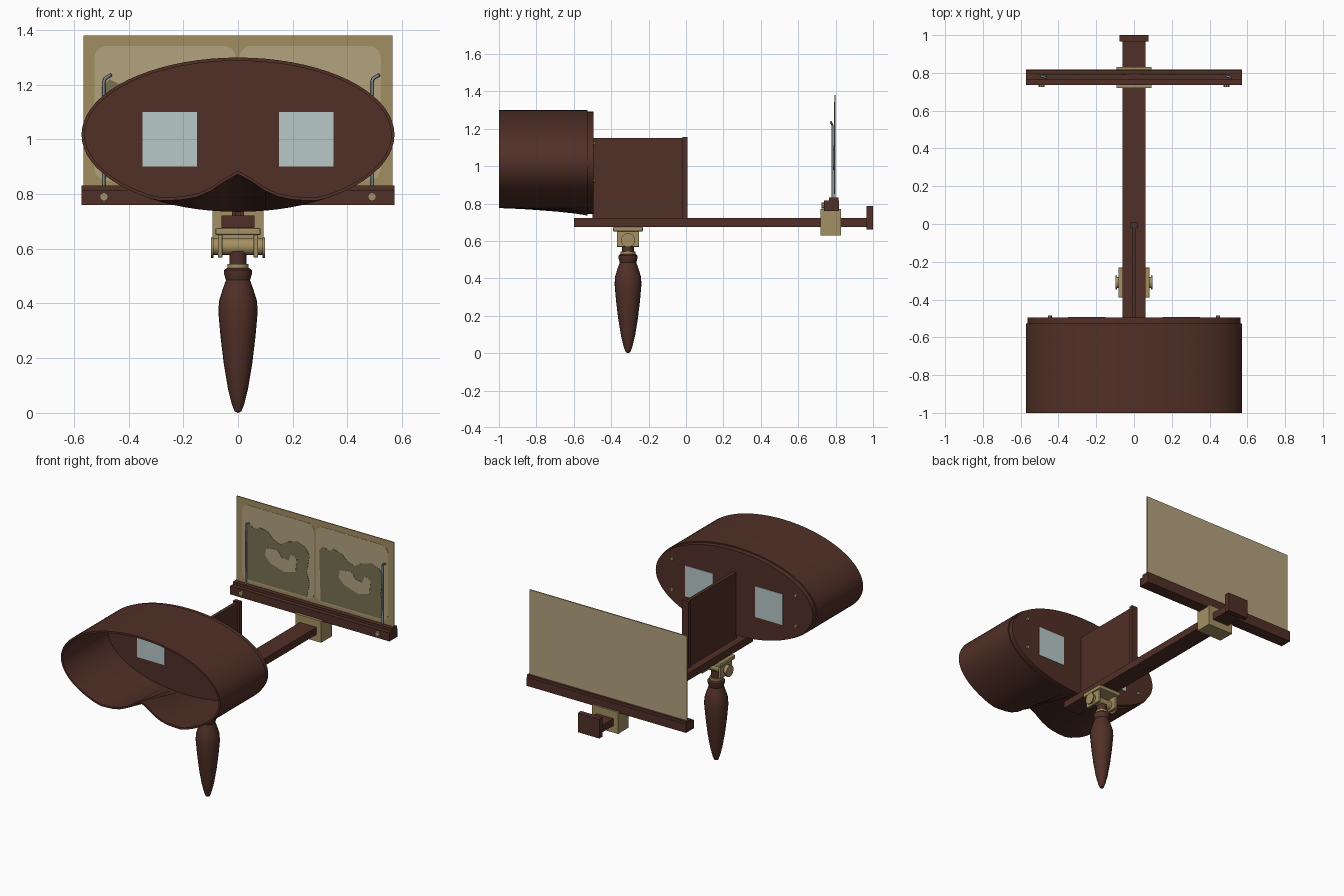
import bpy, bmesh, math
from mathutils import Matrix, Vector

cube = bpy.data.objects.get("Cube")
if cube:
    bpy.data.objects.remove(cube, do_unlink=True)


def material(name, rgb):
    m = bpy.data.materials.new(name)
    m.use_nodes = True
    m.diffuse_color = (*rgb, 1)
    m.node_tree.nodes["Principled BSDF"].inputs["Base Color"].default_value = (*rgb, 1)
    return m


WOOD = material("dark red wood", (0.082, 0.029, 0.02))
BRASS = material("dull brass", (0.37, 0.28, 0.125))
GLASS = material("pale glass", (0.48, 0.58, 0.58))
STEEL = material("grey steel", (0.2, 0.25, 0.29))
BORDER = material("card border", (0.36, 0.27, 0.12))
PAPER = material("light card", (0.45, 0.36, 0.21))
OLIVE = material("olive print", (0.19, 0.165, 0.085))


def finish(name, bm, mat, smooth=False):
    bmesh.ops.recalc_face_normals(bm, faces=bm.faces)
    me = bpy.data.meshes.new(name)
    bm.to_mesh(me)
    bm.free()
    me.materials.append(mat)
    ob = bpy.data.objects.new(name, me)
    bpy.context.collection.objects.link(ob)
    if smooth:
        bpy.ops.object.select_all(action='DESELECT')
        ob.select_set(True)
        bpy.context.view_layer.objects.active = ob
        bpy.ops.object.shade_smooth_by_angle(angle=math.radians(35))
    return ob


def box(name, x, y, z, mat, bevel=0.0):
    """Box from (low, high) ranges on each axis."""
    bm = bmesh.new()
    bmesh.ops.create_cube(bm, size=1)
    for v in bm.verts:
        v.co = Vector([(r[0] + r[1]) / 2 + c * (r[1] - r[0]) for r, c in zip((x, y, z), v.co)])
    if bevel:
        bmesh.ops.bevel(bm, geom=bm.edges[:], offset=bevel, segments=2, affect='EDGES', profile=0.5)
    return finish(name, bm, mat)


def rod(name, center, radius, length, axis, mat, sides=20):
    bm = bmesh.new()
    bmesh.ops.create_cone(bm, cap_ends=True, segments=sides, radius1=radius, radius2=radius, depth=length)
    turn = Matrix.Rotation(math.pi / 2, 4, 'Y' if axis == 'X' else 'X')
    if axis == 'Z':
        turn = Matrix()
    bmesh.ops.transform(bm, verts=bm.verts, matrix=Matrix.Translation(center) @ turn)
    return finish(name, bm, mat, True)


def lathe(name, profile, center, mat, sides=24):
    bm = bmesh.new()
    vs = [bm.verts.new((center[0] + r, center[1], z)) for r, z in profile]
    es = [bm.edges.new(p) for p in zip(vs, vs[1:])]
    bmesh.ops.spin(bm, geom=vs + es, cent=center, axis=(0, 0, 1), angle=math.tau, steps=sides)
    bmesh.ops.remove_doubles(bm, verts=bm.verts, dist=0.0005)
    return finish(name, bm, mat, True)


def plate(name, points, y0, y1, mat):
    """Flat outline in x and z, extruded from y0 to y1."""
    bm = bmesh.new()
    face = bm.faces.new([bm.verts.new((x, y0, z)) for x, z in points])
    out = bmesh.ops.extrude_face_region(bm, geom=[face])
    for v in out["geom"]:
        if isinstance(v, bmesh.types.BMVert):
            v.co.y = y1
    return finish(name, bm, mat)


def rounded(x0, x1, z0, z1, r, steps=5):
    pts = []
    corners = ((x1 - r, z1 - r), (x0 + r, z1 - r), (x0 + r, z0 + r), (x1 - r, z0 + r))
    for k, (cx, cz) in enumerate(corners):
        for i in range(steps + 1):
            a = math.pi / 2 * (k + i / steps)
            pts.append((cx + r * math.cos(a), cz + r * math.sin(a)))
    return pts


# Eye hood: oval at the back, lofted to an oval with a nose notch in front
MID, HALF_W, HALF_H, SIDES = 1.017, 0.572, 0.282, 72


def oval(inset=0.0):
    ring = [math.tau * i / SIDES for i in range(SIDES)]
    return [((HALF_W - inset) * math.cos(a), MID + (HALF_H - inset) * math.sin(a)) for a in ring]


def notched(inset=0.0):
    pts = []
    for x, z in oval(inset):
        if z < MID:
            z = max(z, 0.775 + inset + 0.098 * math.exp(-(abs(x) / 0.1) ** 1.6))
        pts.append((x, z))
    return pts


bm = bmesh.new()
loops = [[bm.verts.new((x, y, z)) for x, z in ring] for ring, y in (
    (notched(), -1), (oval(), -0.527), (oval(0.012), -0.527), (notched(0.012), -1))]
for a, b in zip(loops, loops[1:] + loops[:1]):
    for i in range(SIDES):
        j = (i + 1) % SIDES
        bm.faces.new((a[i], a[j], b[j], b[i]))
finish("eye_hood", bm, WOOD, True)

# Lens board with two windows and four screws
plate("lens_board", oval(0.008), -0.535, -0.495, WOOD)
for side, s in (("right", -1), ("left", 1)):
    x = sorted((s * 0.15, s * 0.35))
    box(side + "_lens", x, (-0.538, -0.492), (0.9, 1.1), GLASS)
    for level, z in (("lower", 0.92), ("upper", 1.12)):
        rod(f"{side}_{level}_screw", (s * 0.445, -0.492, z), 0.011, 0.014, 'Y', BRASS, 10)

# Divider, rail and end stop
box("divider", (-0.011, 0.011), (-0.5, -0.01), (0.715, 1.15), WOOD)
box("divider_post", (-0.022, 0.022), (-0.018, 0.008), (0.715, 1.155), WOOD)
box("rail", (-0.06, 0.06), (-0.6, 0.97), (0.675, 0.722), WOOD)
box("end_stop", (-0.078, 0.078), (0.965, 1.0), (0.66, 0.787), WOOD, 0.003)

# Sliding card holder
box("slide_bracket", (-0.093, 0.093), (0.72, 0.83), (0.63, 0.77), BRASS)
box("holder_bar", (-0.572, 0.572), (0.737, 0.817), (0.76, 0.815), WOOD)
box("holder_lip", (-0.572, 0.572), (0.765, 0.815), (0.81, 0.832), WOOD)
for side, s in (("right", -1), ("left", 1)):
    x = s * 0.49
    rod(side + "_holder_bolt", (x, 0.733, 0.79), 0.016, 0.016, 'Y', BRASS, 8)
    # Bent wire clip
    cu = bpy.data.curves.new(side + "_wire_clip", 'CURVE')
    cu.dimensions = '3D'
    cu.bevel_depth, cu.bevel_resolution, cu.use_fill_caps = 0.006, 1, True
    path = ((x, 0.783, 0.81), (x, 0.783, 1.21), (x + 0.004, 0.782, 1.222), (x + 0.027, 0.774, 1.236))
    sp = cu.splines.new('POLY')
    sp.points.add(len(path) - 1)
    for p, co in zip(sp.points, path):
        p.co = (*co, 1)
    cu.materials.append(STEEL)
    bpy.context.collection.objects.link(bpy.data.objects.new(side + "_wire_clip", cu))

# Picture card: border, pale back and a pair of printed scenes
box("card", (-0.565, 0.565), (0.793, 0.799), (0.82, 1.38), BORDER)
box("card_back", (-0.564, 0.564), (0.799, 0.8005), (0.82, 1.379), PAPER)
hills = [(-0.49, 0.86), (-0.06, 0.86), (-0.04, 0.95), (-0.06, 1.02), (-0.04, 1.13), (-0.07, 1.18),
         (-0.13, 1.2), (-0.2, 1.18), (-0.25, 1.15), (-0.3, 1.17), (-0.34, 1.21), (-0.4, 1.22),
         (-0.43, 1.2), (-0.47, 1.22), (-0.5, 1.19)]
clearing = [(-0.35, 1.1), (-0.36, 1.05), (-0.32, 1.01), (-0.22, 0.98), (-0.14, 1.0), (-0.13, 1.09),
            (-0.17, 1.11), (-0.19, 1.06), (-0.24, 1.07), (-0.27, 1.11)]
for side, dx in (("right", 0.0), ("left", 0.53)):
    shift = lambda pts: [(x + dx, z) for x, z in pts]
    plate(side + "_photo", shift(rounded(-0.525, -0.008, 0.85, 1.342, 0.045)), 0.7935, 0.7915, PAPER)
    plate(side + "_hills", shift(hills), 0.792, 0.79, OLIVE)
    plate(side + "_clearing", shift(clearing), 0.7905, 0.7885, PAPER)

# Folding handle bracket
HY = -0.31
box("handle_plate", (-0.083, 0.083), (HY - 0.08, HY + 0.08), (0.65, 0.676), BRASS, 0.006)
for side, s in (("right", -1), ("left", 1)):
    x = sorted((s * 0.057, s * 0.074))
    box(side + "_hinge_lug", x, (HY - 0.06, HY + 0.06), (0.568, 0.66), BRASS, 0.004)
    rod(side + "_hinge_cap", (s * 0.094, HY, 0.604), 0.037, 0.008, 'X', BRASS)
rod("hinge_barrel", (0, HY, 0.608), 0.03, 0.186, 'X', BRASS)

# Turned handle
rod("handle_neck", (0, HY, 0.565), 0.031, 0.05, 'Z', WOOD)
rod("handle_collar", (0, HY, 0.536), 0.039, 0.017, 'Z', BRASS)
lathe("handle", [(0, 0), (0.012, 0.005), (0.022, 0.03), (0.037, 0.09), (0.052, 0.18), (0.064, 0.28),
                 (0.072, 0.37), (0.069, 0.41), (0.055, 0.455), (0.044, 0.485), (0.051, 0.508),
                 (0.051, 0.522), (0.04, 0.53), (0, 0.53)], (0, HY, 0), WOOD)
